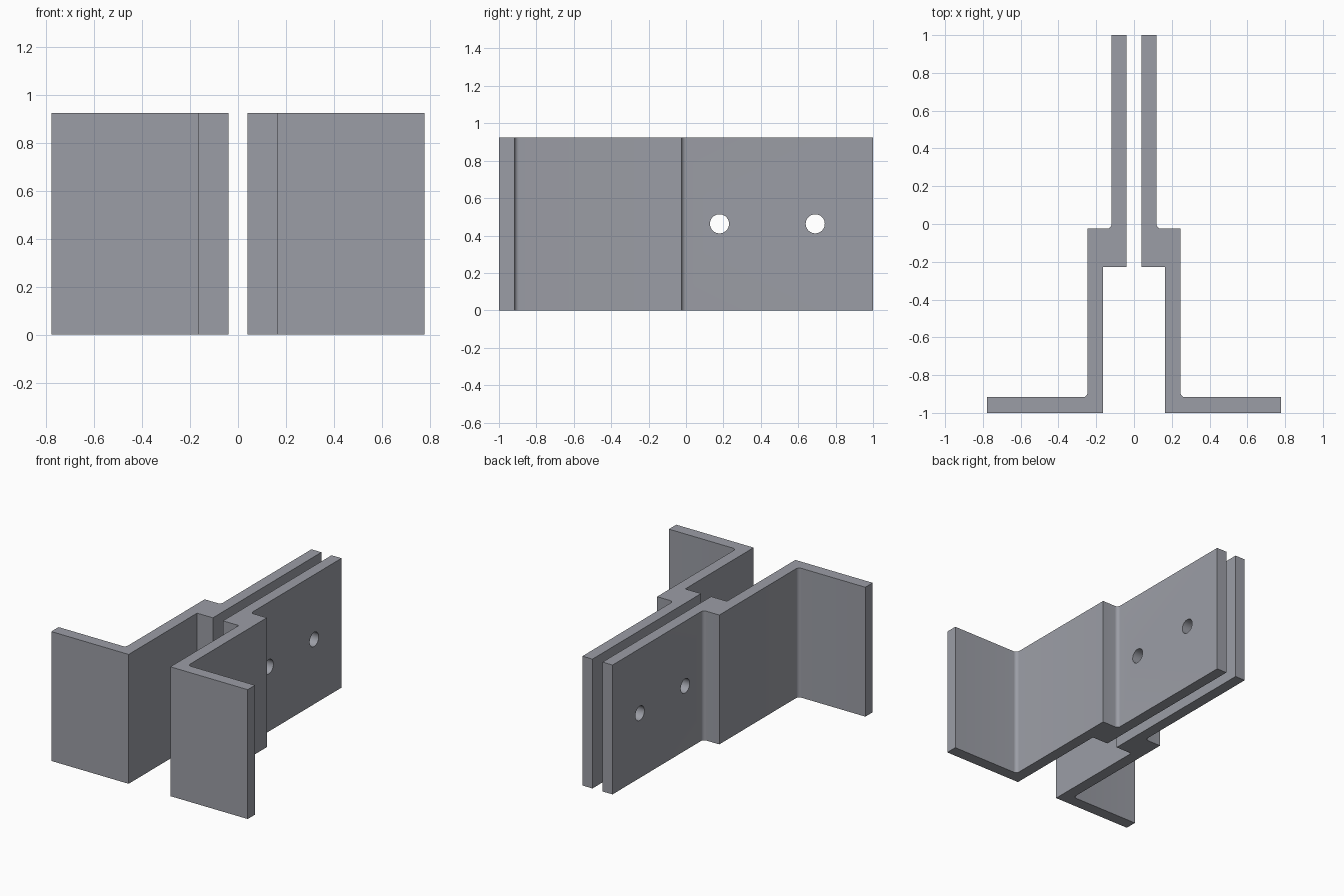
import bpy, bmesh, math

if "Cube" in bpy.data.objects:
    bpy.data.objects.remove(bpy.data.objects["Cube"])

HEIGHT = 0.925
FILLET = 0.025

steel = bpy.data.materials.new("steel grey")
steel.diffuse_color = (0.33, 0.34, 0.38, 1)
steel.use_nodes = True
steel.node_tree.nodes["Principled BSDF"].inputs["Base Color"].default_value = steel.diffuse_color


def fillet(cx, cy, steps=8):
    """Concave quarter round from the left wall down to the ledge."""
    return [(cx + FILLET * math.cos(a), cy + FILLET * math.sin(a))
            for a in (math.pi + math.pi / 2 * i / steps for i in range(steps + 1))]


# Stepped bracket outline seen from above (right-hand side)
profile = [(0.04, 1.0), (0.04, -0.227), (0.165, -0.227), (0.165, -1.0),
           (0.777, -1.0), (0.777, -0.917)]
profile += fillet(0.246 + FILLET, -0.917 + FILLET)[::-1]
profile += [(0.246, -0.025)]
profile += fillet(0.119 + FILLET, -0.025 + FILLET)[::-1]
profile += [(0.119, 1.0)]


def bracket(name, side):
    # Extruded profile
    bm = bmesh.new()
    face = bm.faces.new([bm.verts.new((side * x, y, 0)) for x, y in profile])
    ext = bmesh.ops.extrude_face_region(bm, geom=[face])
    bmesh.ops.translate(bm, vec=(0, 0, HEIGHT),
                        verts=[v for v in ext["geom"] if isinstance(v, bmesh.types.BMVert)])
    bmesh.ops.recalc_face_normals(bm, faces=bm.faces)
    mesh = bpy.data.meshes.new(name)
    bm.to_mesh(mesh)
    bm.free()
    mesh.materials.append(steel)
    obj = bpy.data.objects.new(name, mesh)
    bpy.context.collection.objects.link(obj)

    # Two bolt holes through the clamping plate
    for y in (0.179, 0.691):
        bpy.ops.mesh.primitive_cylinder_add(vertices=40, radius=0.051, depth=0.3,
                                            location=(side * 0.08, y, HEIGHT / 2),
                                            rotation=(0, math.pi / 2, 0))
        cutter = bpy.context.object
        cutter.name = "hole_cutter"
        cutter.hide_render = True
        cutter.data.materials.append(steel)
        mod = obj.modifiers.new("hole", 'BOOLEAN')
        mod.operation = 'DIFFERENCE'
        mod.solver = 'EXACT'
        mod.object = cutter
        bpy.ops.object.select_all(action='DESELECT')
        obj.select_set(True)
        bpy.context.view_layer.objects.active = obj
        bpy.ops.object.modifier_apply(modifier=mod.name)
        bpy.data.objects.remove(cutter)
    bpy.ops.object.shade_smooth_by_angle(angle=math.radians(30))


bracket("right_bracket", 1)
bracket("left_bracket", -1)
